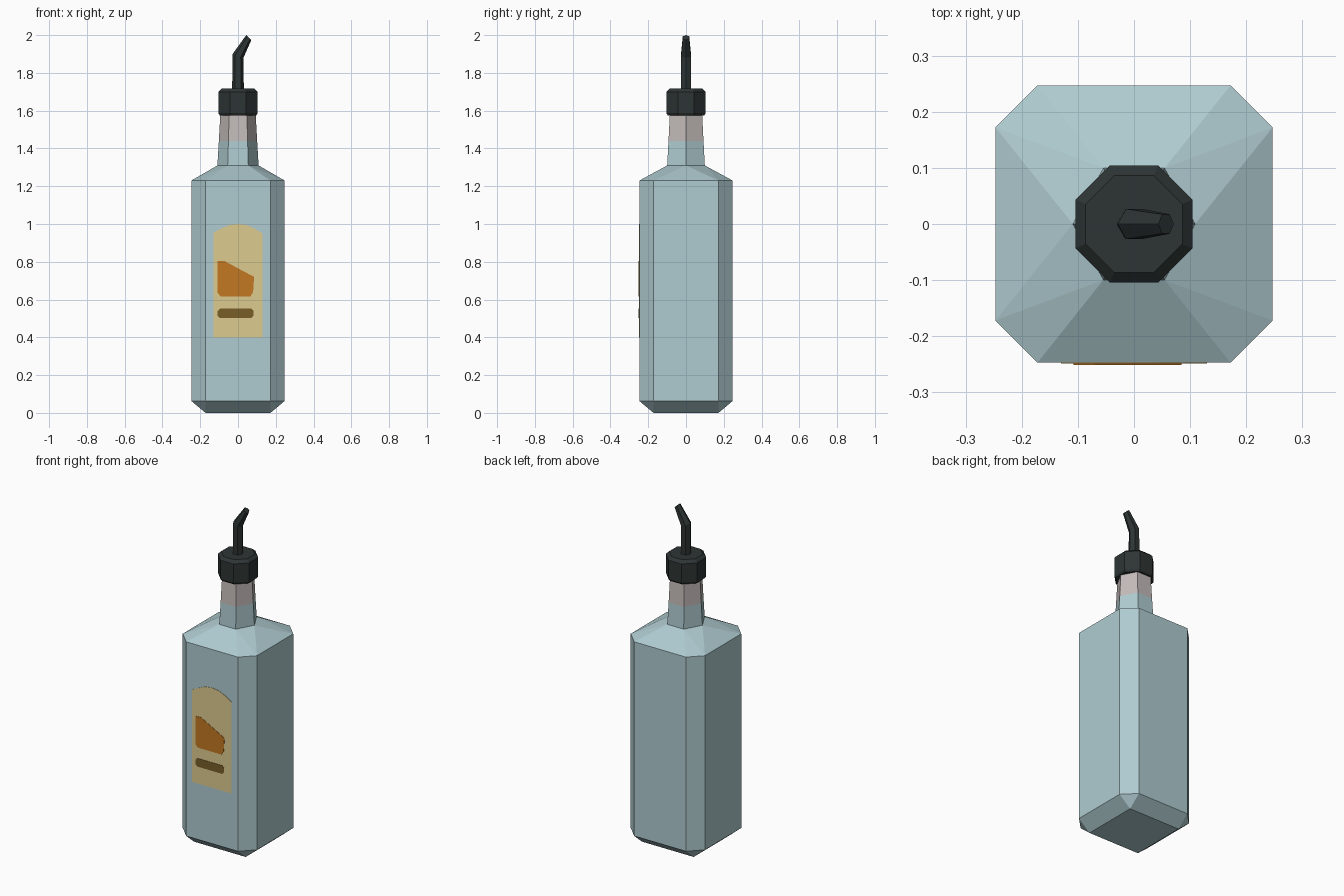
import bpy, bmesh, math

if "Cube" in bpy.data.objects:
    bpy.data.objects.remove(bpy.data.objects["Cube"])


def material(name, r, g, b):
    def lin(c):
        c /= 255
        return c / 12.92 if c < 0.04 else ((c + 0.055) / 1.055) ** 2.4
    m = bpy.data.materials.new(name)
    m.diffuse_color = (lin(r), lin(g), lin(b), 1)
    m.use_nodes = True
    m.node_tree.nodes["Principled BSDF"].inputs["Base Color"].default_value = m.diffuse_color
    return m


glass = material("pale_blue_glass", 175, 203, 208)
clear = material("empty_neck_grey", 195, 187, 185)
black = material("black_plastic", 45, 53, 52)
cream = material("label_cream", 220, 203, 143)
orange = material("label_orange", 196, 120, 35)
brown = material("label_brown", 121, 94, 40)


def finish(name, bm, *mats):
    bmesh.ops.recalc_face_normals(bm, faces=bm.faces[:])
    me = bpy.data.meshes.new(name)
    bm.to_mesh(me)
    bm.free()
    for m in mats:
        me.materials.append(m)
    ob = bpy.data.objects.new(name, me)
    bpy.context.collection.objects.link(ob)
    return ob


def loft(name, rings, *mats, band_mats=None):
    """Skin rings with equal point counts and cap both ends."""
    bm = bmesh.new()
    vs = [[bm.verts.new(p) for p in r] for r in rings]
    n = len(vs[0])
    for k in range(len(vs) - 1):
        for i in range(n):
            j = (i + 1) % n
            f = bm.faces.new((vs[k][i], vs[k][j], vs[k + 1][j], vs[k + 1][i]))
            f.material_index = band_mats[k] if band_mats else 0
    bm.faces.new(vs[0][::-1])
    top = bm.faces.new(vs[-1])
    top.material_index = band_mats[-1] if band_mats else 0
    return finish(name, bm, *mats)


def ring(n, rx, ry, z, turn=0.0, cx=0.0, slope=0.0):
    """Polygon ring; slope tilts it along x."""
    pts = []
    for i in range(n):
        a = turn + 2 * math.pi * i / n
        x = rx * math.cos(a)
        pts.append((cx + x, ry * math.sin(a), z + slope * x))
    return pts


def chamfered_square(h, c, z):
    return [p for s in (1, -1) for t in (1, -1)
            for p in ((s * h, t * c, z), (s * c, t * h, z))]


# Bottle body: convex shape from foot, walls and six-sided shoulder top
H, C = 0.247, 0.172
NX, NY = 0.109, 0.115
bm = bmesh.new()
points = [(s * C, t * C, 0) for s in (1, -1) for t in (1, -1)]
points += chamfered_square(H, C, 0.063) + chamfered_square(H, C, 1.23)
points += ring(6, NX, NY, 1.31)
for p in points:
    bm.verts.new(p)
bmesh.ops.convex_hull(bm, input=bm.verts[:])
bmesh.ops.dissolve_limit(bm, angle_limit=0.01, verts=bm.verts[:], edges=bm.edges[:])
finish("bottle_body", bm, glass)

# Neck: filled lower part, empty upper part
loft("bottle_neck",
     [ring(6, NX * s, NY * s, z) for s, z in ((1, 1.31), (0.93, 1.44), (0.85, 1.60))],
     glass, clear, band_mats=[0, 1])

# Collar cap: octagon with bevelled rims
K = 1 / math.cos(math.pi / 8)
loft("cap",
     [ring(8, a * K, a * K, z, math.pi / 8)
      for a, z in ((0.097, 1.575), (0.104, 1.587), (0.104, 1.70), (0.086, 1.717))],
     black)

# Bent pouring spout
loft("spout",
     [ring(6, 0.031, 0.031, 1.70),
      ring(6, 0.029, 0.031, 1.89, slope=-0.33),
      ring(6, 0.0135, 0.020, 1.987, cx=0.057, slope=-0.95)],
     black)


# Label plates on the front wall
def plate(name, outline, lift, mat):
    loft(name, [[(x, -H + 0.001, z) for x, z in outline],
                [(x, -H - lift, z) for x, z in outline]], mat)


plate("label", [(-0.13, 0.40), (0.13, 0.40), (0.13, 0.95), (0.09, 0.975), (0.045, 0.995),
                (0, 1.0), (-0.045, 0.995), (-0.09, 0.975), (-0.13, 0.955)], 0.002, cream)
plate("label_patch", [(-0.108, 0.635), (-0.092, 0.617), (0.066, 0.617), (0.08, 0.64),
                      (0.085, 0.72), (-0.07, 0.803), (-0.108, 0.803)], 0.004, orange)
plate("label_bar", [(-0.108, 0.515), (-0.095, 0.502), (0.07, 0.502), (0.082, 0.515),
                    (0.082, 0.54), (0.07, 0.552), (-0.095, 0.552), (-0.108, 0.54)], 0.004, brown)
